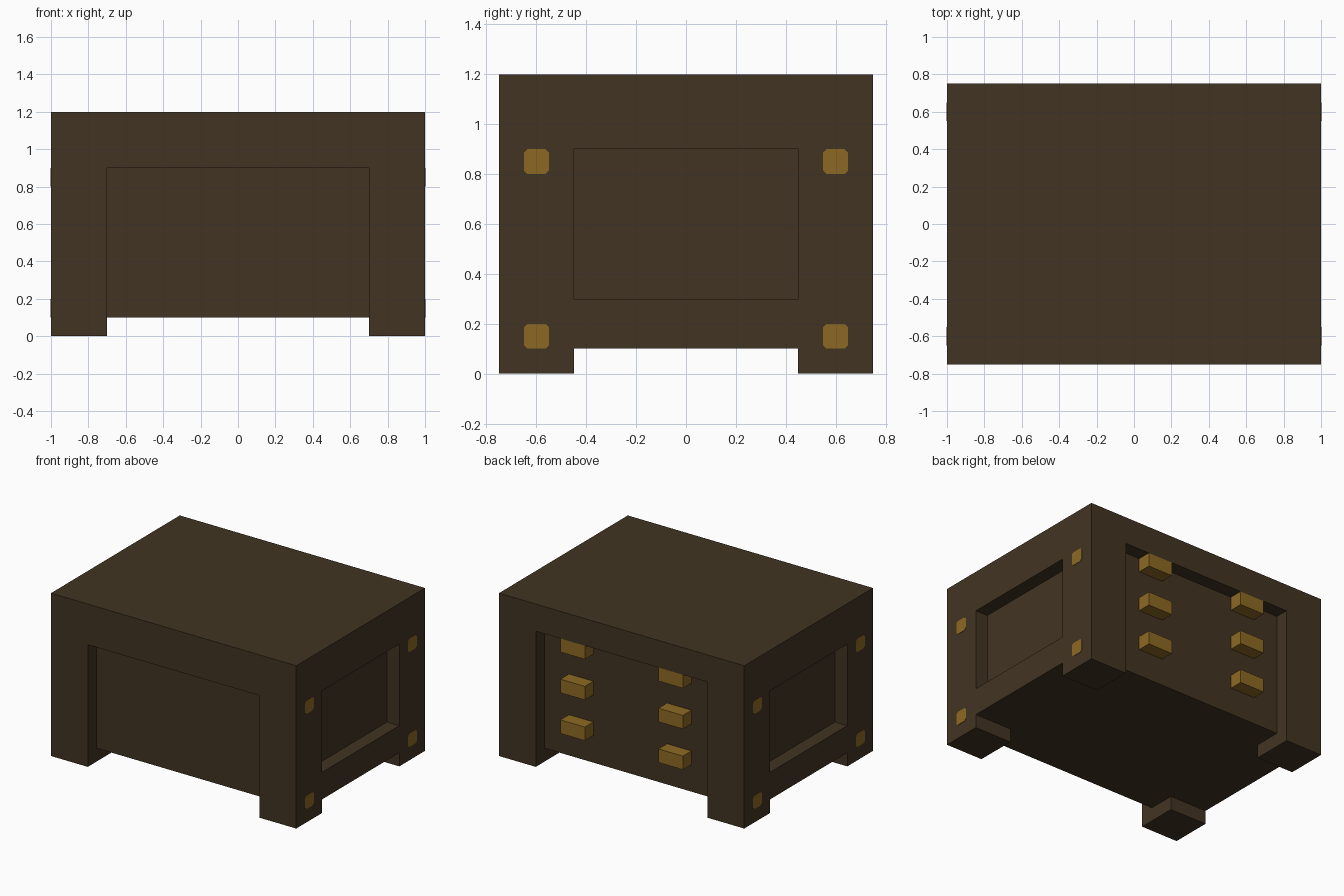
import bpy, bmesh

if "Cube" in bpy.data.objects:
    bpy.data.objects.remove(bpy.data.objects["Cube"])


def material(name, rgb):
    m = bpy.data.materials.new(name)
    m.diffuse_color = (*rgb, 1.0)
    m.use_nodes = True
    m.node_tree.nodes["Principled BSDF"].inputs["Base Color"].default_value = m.diffuse_color
    return m


WOOD = material("dark_wood", (0.054, 0.034, 0.016))
BRASS = material("brass", (0.262, 0.141, 0.017))


def box(name, lo, hi, mat):
    """Axis-aligned box between two corners."""
    bm = bmesh.new()
    bmesh.ops.create_cube(bm, size=1.0)
    for v in bm.verts:
        v.co = [hi[i] if v.co[i] > 0 else lo[i] for i in range(3)]
    mesh = bpy.data.meshes.new(name)
    bm.to_mesh(mesh)
    bm.free()
    ob = bpy.data.objects.new(name, mesh)
    bpy.context.collection.objects.link(ob)
    mesh.materials.append(mat)
    return ob


def cut(target, name, lo, hi):
    """Subtract a hidden box from the target."""
    cutter = box(name, lo, hi, WOOD)
    cutter.hide_render = True
    cutter.hide_viewport = True
    mod = target.modifiers.new(name, 'BOOLEAN')
    mod.operation = 'DIFFERENCE'
    mod.solver = 'EXACT'
    mod.object = cutter


# Desk body, carved from one solid block
body = box("desk_body", (-1, -0.75, 0), (1, 0.75, 1.2), WOOD)

# Gaps under the body, leaving four square feet
cut(body, "underside_cutter_x", (-1.2, -0.45, -0.2), (1.2, 0.45, 0.1))
cut(body, "underside_cutter_y", (-0.7, -1.0, -0.2), (0.7, 1.0, 0.1))

# Front and back recesses run down to the underside
cut(body, "front_recess_cutter", (-0.7, -1.0, -0.2), (0.7, -0.65, 0.9))
cut(body, "back_recess_cutter", (-0.7, 0.65, -0.2), (0.7, 1.0, 1.0))

# Framed side panels
cut(body, "right_panel_cutter", (0.9, -0.45, 0.3), (1.2, 0.45, 0.9))
cut(body, "left_panel_cutter", (-1.2, -0.45, 0.3), (-0.9, 0.45, 0.9))

# Drawer handles: two columns of three in the back recess
for x in (-0.4, 0.4):
    for z in (0.3, 0.6, 0.9):
        box("drawer_handle", (x - 0.1, 0.65, z), (x + 0.1, 0.75, z + 0.1), BRASS)


def stud(side, y, z, half=0.05, chop=0.014):
    """Thin square plate with chopped corners on a side face."""
    a, b = half, half - chop
    outline = [(b, a), (-b, a), (-a, b), (-a, -b), (-b, -a), (b, -a), (a, -b), (a, b)]
    bm = bmesh.new()
    face = bm.faces.new([bm.verts.new((side, y + p, z + q)) for p, q in outline])
    ext = bmesh.ops.extrude_face_region(bm, geom=[face])
    for v in ext["geom"]:
        if isinstance(v, bmesh.types.BMVert):
            v.co.x += side * 0.003
    bmesh.ops.recalc_face_normals(bm, faces=bm.faces)
    mesh = bpy.data.meshes.new("corner_stud")
    bm.to_mesh(mesh)
    bm.free()
    mesh.materials.append(BRASS)
    bpy.context.collection.objects.link(bpy.data.objects.new("corner_stud", mesh))


# Brass studs at the corners of each side
for side in (-1, 1):
    for y in (-0.6, 0.6):
        for z in (0.15, 0.85):
            stud(side, y, z)
